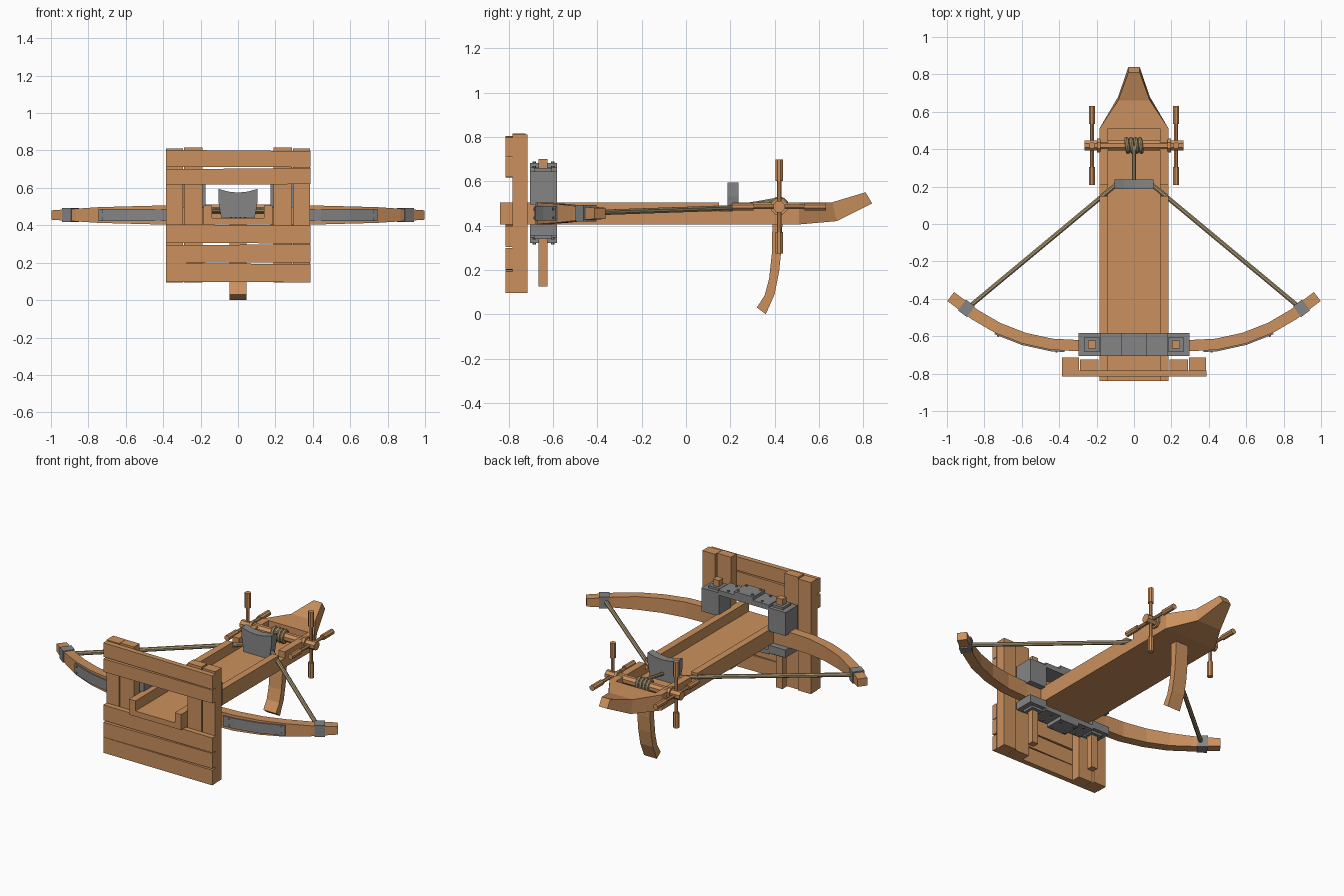
import bpy, bmesh, math
from mathutils import Vector

if "Cube" in bpy.data.objects:
    bpy.data.objects.remove(bpy.data.objects["Cube"])


def material(name, rgb):
    m = bpy.data.materials.new(name)
    m.diffuse_color = (*rgb, 1)
    m.use_nodes = True
    m.node_tree.nodes["Principled BSDF"].inputs["Base Color"].default_value = m.diffuse_color
    return m


WOOD = material("warm wood", (0.60, 0.285, 0.112))
METAL = material("grey iron", (0.235, 0.235, 0.24))
ROPE = material("tan rope", (0.40, 0.31, 0.17))


def finish(name, bm, mat, smooth=False):
    bmesh.ops.recalc_face_normals(bm, faces=bm.faces)
    me = bpy.data.meshes.new(name)
    bm.to_mesh(me)
    bm.free()
    me.materials.append(mat)
    for p in me.polygons:
        p.use_smooth = smooth
    ob = bpy.data.objects.new(name, me)
    bpy.context.collection.objects.link(ob)
    return ob


def loft(name, rings, mat):
    """Skin a list of equal rings and cap both ends."""
    bm = bmesh.new()
    vs = [[bm.verts.new(p) for p in r] for r in rings]
    n = len(rings[0])
    for a, b in zip(vs, vs[1:]):
        for i in range(n):
            j = (i + 1) % n
            bm.faces.new((a[i], a[j], b[j], b[i]))
    bm.faces.new(vs[0])
    bm.faces.new(vs[-1])
    return finish(name, bm, mat)


def box(name, x0, x1, y0, y1, z0, z1, mat):
    ring = [(x0, y0), (x1, y0), (x1, y1), (x0, y1)]
    return loft(name, [[(x, y, z) for x, y in ring] for z in (z0, z1)], mat)


def side_prism(name, profile, x0, x1, mat):
    return loft(name, [[(x, y, z) for y, z in profile] for x in (x0, x1)], mat)


def rod(name, a, b, r, mat, sides=8):
    a, b = Vector(a), Vector(b)
    q = (b - a).to_track_quat('Z', 'Y')
    ring = [q @ Vector((r * math.cos(t), r * math.sin(t), 0))
            for t in (math.tau * (i + 0.5) / sides for i in range(sides))]
    return loft(name, [[c + p for p in ring] for c in (a, b)], mat)


# Stock: floor, notched side rails, tapered tail
box("stock_floor", -0.14, 0.14, -0.84, 0.51, 0.405, 0.44, WOOD)
rail = [(-0.84, 0.405), (0.51, 0.405), (0.51, 0.505), (0.21, 0.505),
        (0.21, 0.465), (0.15, 0.465), (0.15, 0.505), (-0.84, 0.505)]
for s in (-1, 1):
    side_prism("stock_rail", rail, s * 0.14, s * 0.185, WOOD)
tail = [(0.51, 0.505, 0.51, 0.405, 0.185), (0.66, 0.505, 0.68, 0.42, 0.085),
        (0.81, 0.55, 0.84, 0.50, 0.03)]
loft("stock_tail", [[(-w, yt, zt), (w, yt, zt), (w, yb, zb), (-w, yb, zb)]
                    for yt, zt, yb, zb, w in tail], WOOD)

# Curved rear leg
leg = [(0.435, 0.41, 0.39, 0.41), (0.43, 0.29, 0.387, 0.27), (0.42, 0.19, 0.375, 0.16),
       (0.40, 0.09, 0.355, 0.085), (0.36, 0.0, 0.32, 0.03)]
loft("rear_leg", [[(-0.045, ya, za), (0.045, ya, za), (0.045, yb, zb), (-0.045, yb, zb)]
                  for ya, za, yb, zb in leg], WOOD)

# Front shield: paired posts and slightly crooked planks
for s in (-1, 1):
    box("shield_outer_post", s * 0.295, s * 0.385, -0.782, -0.715, 0.095, 0.81, WOOD)
    box("shield_inner_post", s * 0.19, s * 0.288, -0.782, -0.725, 0.095, 0.815, WOOD)
for i, (z0, z1) in enumerate([(0.095, 0.195), (0.202, 0.296), (0.303, 0.402),
                              (0.62, 0.703), (0.71, 0.80)]):
    t = 0.003 * (-1) ** i
    ring = [(-0.385, z0 + t), (0.388, z0), (0.388, z1 - t), (-0.385, z1 + t)]
    loft("shield_plank", [[(x, y, z) for x, z in ring] for y in (-0.815, -0.782)], WOOD)

# Bow arms follow a curved path
PATH = [(0.18, -0.65, 0.05), (0.30, -0.65, 0.05), (0.44, -0.643, 0.05), (0.59, -0.61, 0.046),
        (0.73, -0.555, 0.042), (0.85, -0.485, 0.034), (0.98, -0.388, 0.025)]
ZB = 0.455


def at(x):
    """Point and height of the bow centre line at a given x."""
    for (xa, ya, ha), (xb, yb, hb) in zip(PATH, PATH[1:]):
        if x <= xb:
            f = (x - xa) / (xb - xa)
            return Vector((x, ya + f * (yb - ya))), ha + f * (hb - ha)
    return Vector(PATH[-1][:2]), PATH[-1][2]


def normal(x):
    d = at(min(x + 0.05, 0.98))[0] - at(max(x - 0.05, 0.18))[0]
    return Vector((d.y, -d.x)).normalized()


def bow_strip(name, xs, s, near, far, height, mat):
    rings = []
    for x in xs:
        p, h = at(x)
        h = height or h
        a, b = p + normal(x) * near, p + normal(x) * far
        rings.append([(s * q.x, q.y, ZB + dz) for q, dz in
                      ((a, -h), (b, -h), (b, h), (a, h))])
    return loft(name, rings, mat)


for s in (-1, 1):
    bow_strip("bow_arm", [p[0] for p in PATH], s, -0.03, 0.03, 0, WOOD)
    bow_strip("bow_plate", [0.37, 0.44, 0.59, 0.73], s, 0.028, 0.038, 0.033, METAL)
    bow_strip("bow_tip_band", [0.872, 0.92], s, -0.036, 0.036, 0.037, METAL)
    # Plate rivets
    for x in (0.41, 0.71):
        for dz in (-0.02, 0.02):
            p, n = at(x)[0], normal(x)
            a, b = p + n * 0.036, p + n * 0.043
            rod("bow_rivet", (s * a.x, a.y, ZB + dz), (s * b.x, b.y, ZB + dz), 0.006, METAL, 6)

# Iron frame holding the bow, with square wooden pegs
Y0, Y1 = -0.705, -0.582
for s in (-1, 1):
    box("frame_upper_box", s * 0.175, s * 0.298, Y0, Y1, 0.495, 0.645, METAL)
    box("frame_lower_box", s * 0.175, s * 0.298, Y0, Y1, 0.355, 0.405, METAL)
    box("frame_upper_socket", s * 0.185, s * 0.265, -0.685, -0.605, 0.645, 0.66, METAL)
    box("frame_lower_socket", s * 0.185, s * 0.265, -0.685, -0.605, 0.34, 0.355, METAL)
    box("frame_peg", s * 0.203, s * 0.247, -0.666, -0.624, 0.125, 0.70, WOOD)
for name, w, z0, z1 in (("frame_upper_bridge", 0.18, 0.63, 0.662),
                        ("frame_upper_cap", 0.068, 0.66, 0.683),
                        ("frame_lower_bridge", 0.18, 0.345, 0.375),
                        ("frame_lower_cap", 0.068, 0.322, 0.346)):
    box(name, -w, w, Y0, Y1, z0, z1, METAL)
for x in (-0.12, -0.05, 0.05, 0.12):
    top, low = (0.69, 0.315) if abs(x) < 0.06 else (0.669, 0.338)
    for y in (-0.685, -0.602):
        rod("upper_bolt", (x, y, top - 0.01), (x, y, top), 0.008, METAL, 6)
        rod("lower_bolt", (x, y, low), (x, y, low + 0.01), 0.008, METAL, 6)

# String pusher plate with a dished top edge
top = [(0.105 * t, 0.575 + 0.02 * t * t) for t in (1, 0.5, 0, -0.5, -1)]
ring = [(-0.105, 0.53), (-0.09, 0.442), (0.09, 0.442), (0.105, 0.53)] + top
loft("pusher_plate", [[(x, y, z) for x, z in ring] for y in (0.187, 0.238)], METAL)

# Bowstring and winch rope
for s in (-1, 1):
    rod("bowstring", (s * 0.89, -0.45, 0.457), (s * 0.09, 0.215, 0.48), 0.013, ROPE)
rod("winch_rope", (0, 0.23, 0.485), (0, 0.42, 0.517), 0.011, ROPE)
for i in range(4):
    bpy.ops.mesh.primitive_torus_add(major_radius=0.034, minor_radius=0.012, major_segments=12,
                                     minor_segments=8, location=(-0.036 + i * 0.024, 0.42, 0.485),
                                     rotation=(0, math.pi / 2, 0.12))
    coil = bpy.context.object
    coil.name = "rope_coil"
    coil.data.materials.append(ROPE)
    bpy.ops.object.shade_smooth_by_angle()

# Winch axle with four-spoke handles
C = Vector((0, 0.42, 0.485))
rod("winch_axle", C - Vector((0.265, 0, 0)), C + Vector((0.265, 0, 0)), 0.028, WOOD)
for s in (-1, 1):
    rod("axle_collar", (s * 0.18, 0.42, 0.485), (s * 0.198, 0.42, 0.485), 0.04, WOOD)
    hub = C + Vector((s * 0.225, 0, 0))
    for d in (Vector((0, 1, 0)), Vector((0, -1, 0)), Vector((0, 0, 1)), Vector((0, 0, -1))):
        rod("winch_spoke", hub, hub + d * 0.13, 0.011, WOOD)
        rod("winch_grip", hub + d * 0.115, hub + d * 0.212, 0.018, WOOD)
